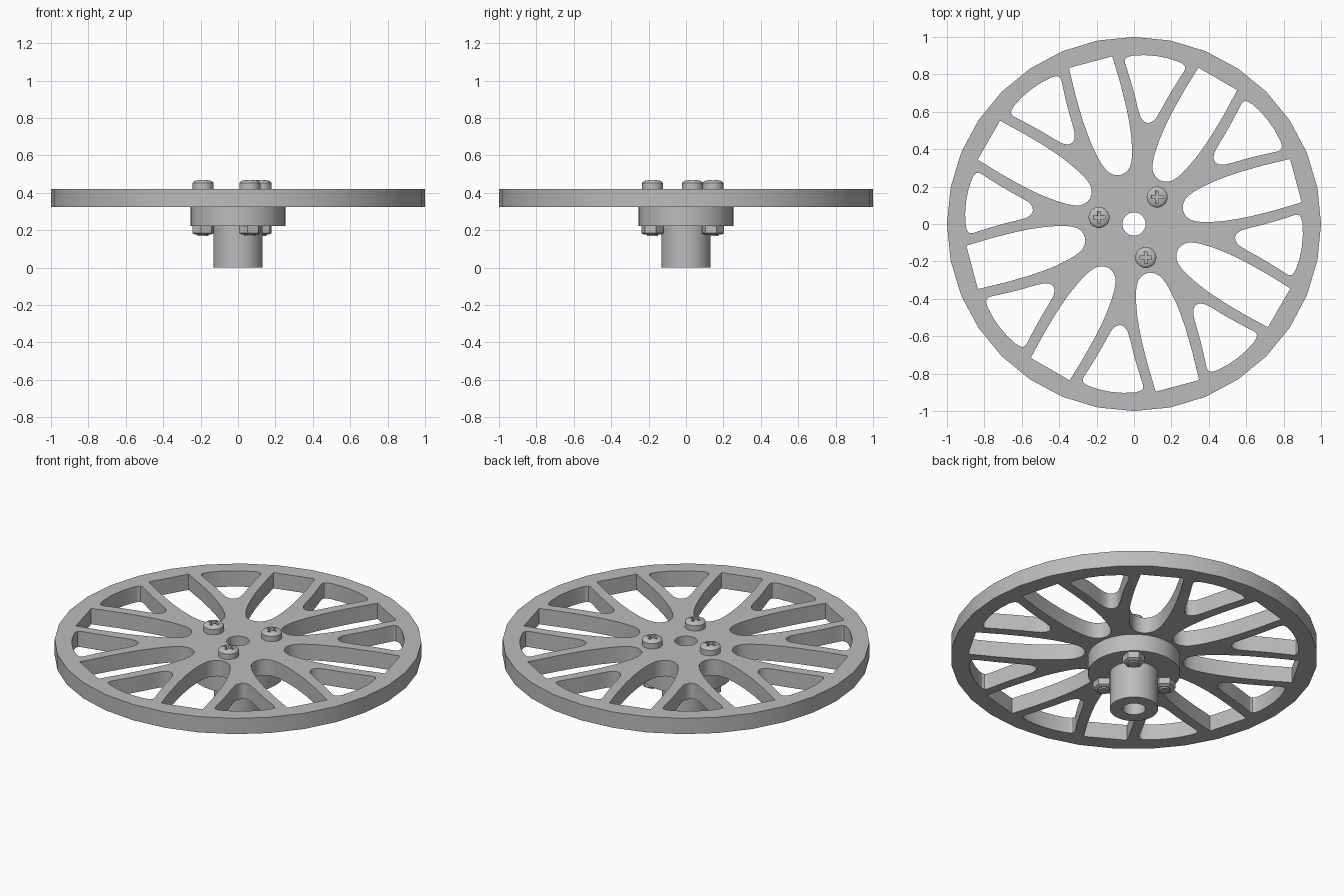
import bpy, bmesh, math

if "Cube" in bpy.data.objects:
    bpy.data.objects.remove(bpy.data.objects["Cube"])

grey = bpy.data.materials.new("grey_plastic")
grey.diffuse_color = (0.5, 0.5, 0.5, 1)
grey.use_nodes = True
grey.node_tree.nodes["Principled BSDF"].inputs["Base Color"].default_value = grey.diffuse_color


def finish(name, bm, smooth=None):
    bmesh.ops.remove_doubles(bm, verts=bm.verts, dist=1e-5)
    bmesh.ops.recalc_face_normals(bm, faces=bm.faces)
    me = bpy.data.meshes.new(name)
    bm.to_mesh(me)
    bm.free()
    me.materials.clear()
    me.materials.append(grey)
    ob = bpy.data.objects.new(name, me)
    bpy.context.collection.objects.link(ob)
    if smooth:
        bpy.ops.object.select_all(action='DESELECT')
        ob.select_set(True)
        bpy.context.view_layer.objects.active = ob
        bpy.ops.object.shade_smooth_by_angle(angle=math.radians(smooth))
    return ob


def plate(name, loops, z0, z1, smooth=None):
    """Extrude filled outlines (inner loops become holes)."""
    cu = bpy.data.curves.new(name + "_outline", 'CURVE')
    cu.dimensions, cu.fill_mode = '2D', 'BOTH'
    cu.extrude = (z1 - z0) / 2
    for pts in loops:
        sp = cu.splines.new('POLY')
        sp.points.add(len(pts) - 1)
        for p, (x, y) in zip(sp.points, pts):
            p.co = (x, y, 0, 1)
        sp.use_cyclic_u = True
    tmp = bpy.data.objects.new(name + "_tmp", cu)
    bpy.context.collection.objects.link(tmp)
    dg = bpy.context.evaluated_depsgraph_get()
    bm = bmesh.new()
    bm.from_mesh(bpy.data.meshes.new_from_object(tmp.evaluated_get(dg)))
    bmesh.ops.translate(bm, verts=bm.verts, vec=(0, 0, (z0 + z1) / 2))
    bpy.data.objects.remove(tmp)
    return finish(name, bm, smooth)


def lathe(name, prof, n, at=(0, 0), turn=0, closed=False, smooth=None):
    """Spin an (r, z) profile into n sides around a vertical axis."""
    bm = bmesh.new()
    rings = [[bm.verts.new((at[0] + r * math.cos(turn + math.tau * i / n),
                            at[1] + r * math.sin(turn + math.tau * i / n), z))
              for i in range(n)] for r, z in prof]
    pairs = list(zip(rings, rings[1:] + rings[:1])) if closed else list(zip(rings, rings[1:]))
    for a, b in pairs:
        for i in range(n):
            j = (i + 1) % n
            bm.faces.new((a[i], a[j], b[j], b[i]))
    if not closed:
        bm.faces.new(rings[0])
        bm.faces.new(rings[-1])
    return finish(name, bm, smooth)


def circle(r, n):
    return [(r * math.cos(math.tau * i / n), r * math.sin(math.tau * i / n)) for i in range(n)]


def window(half, deg):
    """Mirror a half outline (along, across) and rotate it to an angle."""
    pts = half + [(u, -v) for u, v in reversed(half) if v > 0]
    c, s = math.cos(math.radians(deg)), math.sin(math.radians(deg))
    return [(u * c - v * s, u * s + v * c) for u, v in pts]


# Spoked wheel: eight long windows alternating with eight short ones
LONG = [(.272, 0), (.275, .020), (.284, .040), (.300, .058), (.325, .073), (.36, .086),
        (.41, .098), (.47, .109), (.54, .117), (.62, .122), (.75, .124), (.896, .120)]
SHORT = [(.545, 0), (.548, .013), (.556, .026), (.575, .042), (.62, .062), (.68, .085),
         (.75, .115), (.80, .138), (.845, .159), (.858, .163), (.870, .161), (.881, .150),
         (.891, .125), (.902, .065), (.906, 0)]
loops = [circle(1, 32), circle(.062, 32)]
for k in range(8):
    loops += [window(LONG, 15 + 45 * k), window(SHORT, 37.5 + 45 * k)]
plate("spoked_wheel", loops, .325, .42, 20)

# Flanged hub with a through bore
lathe("flanged_hub", [(.062, 0), (.132, 0), (.132, .222), (.253, .222), (.253, .325), (.062, .325)],
      32, closed=True, smooth=20)

# Three cross-head screws with hex nuts
for k in range(3):
    a = math.radians(49.4 + 120 * k)
    x, y = .19 * math.cos(a), .19 * math.sin(a)
    head = lathe(f"screw_head_{k + 1}", [(.056, .42), (.056, .452), (.051, .459), (.042, .464),
                                         (.028, .467), (.012, .469)], 32, (x, y), smooth=30)
    w, l = .007, .031
    cross = [(l, -w), (l, w), (w, w), (w, l), (-w, l), (-w, w),
             (-l, w), (-l, -w), (-w, -w), (-w, -l), (w, -l), (w, -w)]
    cutter = plate("cross_cutter", [[(x + p, y + q) for p, q in cross]], .44, .5)
    cutter.hide_render = True
    mod = head.modifiers.new("cross_recess", 'BOOLEAN')
    mod.operation, mod.solver, mod.object = 'DIFFERENCE', 'EXACT', cutter
    bpy.context.view_layer.objects.active = head
    bpy.ops.object.modifier_apply(modifier=mod.name)
    bpy.data.objects.remove(cutter)
    lathe(f"screw_shank_{k + 1}", [(.03, .168), (.03, .42)], 24, (x, y), smooth=30)
    lathe(f"hex_nut_{k + 1}", [(.046, .177), (.060, .184), (.060, .222)], 6, (x, y), turn=a + math.pi / 6)
